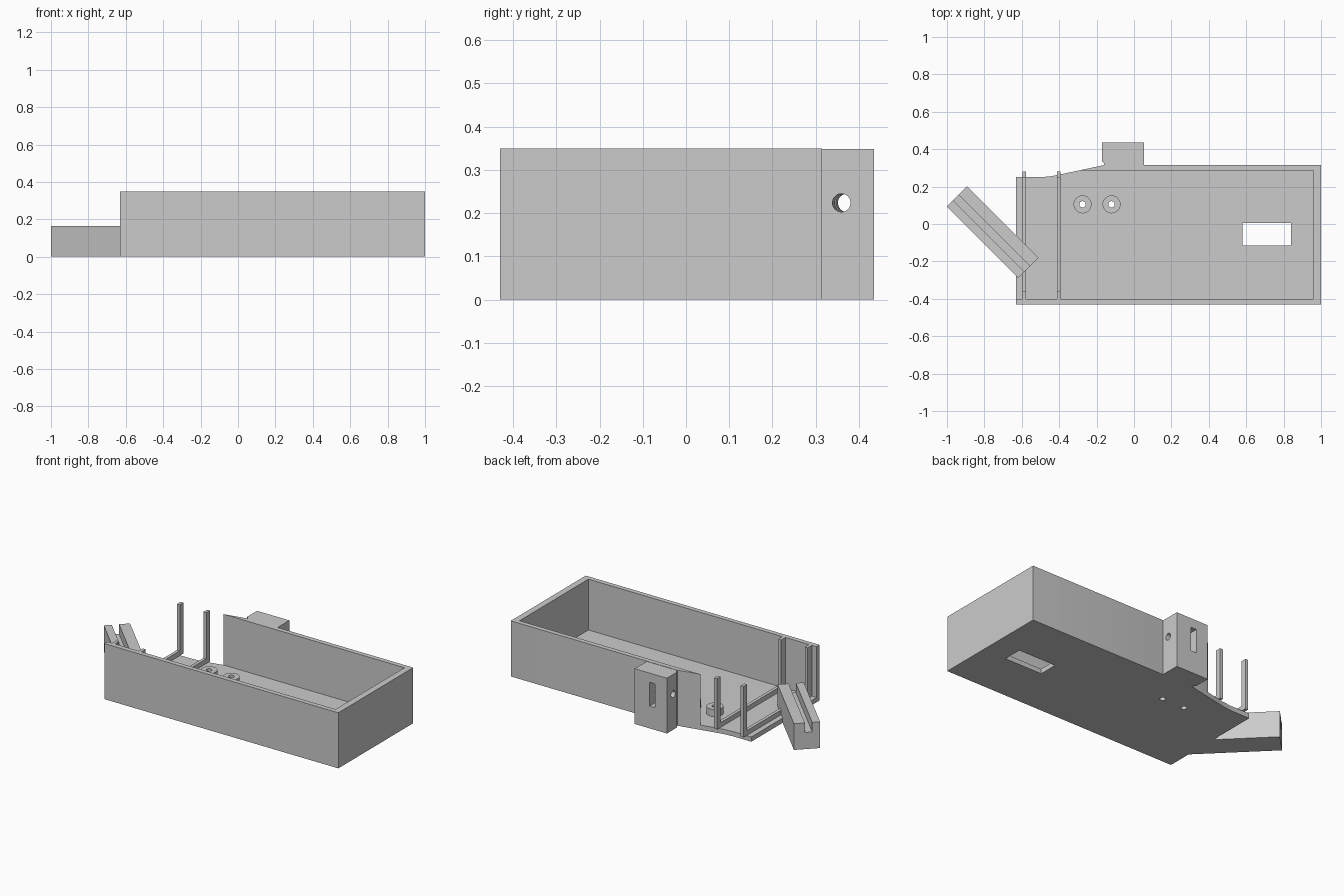
import bpy, bmesh, math
from mathutils import Matrix, Vector

cube = bpy.data.objects.get("Cube")
if cube:
    bpy.data.objects.remove(cube, do_unlink=True)

grey = bpy.data.materials.new("plain grey")
grey.use_nodes = True
colour = (0.6, 0.6, 0.6, 1)
grey.diffuse_color = colour
grey.node_tree.nodes["Principled BSDF"].inputs["Base Color"].default_value = colour


def finish(name, bm):
    bmesh.ops.recalc_face_normals(bm, faces=bm.faces)
    mesh = bpy.data.meshes.new(name)
    bm.to_mesh(mesh)
    bm.free()
    mesh.materials.append(grey)
    obj = bpy.data.objects.new(name, mesh)
    bpy.context.collection.objects.link(obj)
    return obj


def prism(name, outline, low, high, matrix=Matrix()):
    """Extrude a flat outline from low to high, then place it."""
    bm = bmesh.new()
    face = bm.faces.new([bm.verts.new((x, y, low)) for x, y in outline])
    grown = bmesh.ops.extrude_face_region(bm, geom=[face])["geom"]
    verts = [v for v in grown if isinstance(v, bmesh.types.BMVert)]
    bmesh.ops.translate(bm, verts=verts, vec=(0, 0, high - low))
    bmesh.ops.transform(bm, matrix=matrix, verts=bm.verts)
    return finish(name, bm)


def box(name, x0, x1, y0, y1, z0, z1):
    return prism(name, [(x0, y0), (x1, y0), (x1, y1), (x0, y1)], z0, z1)


def rod(name, start, end, radius):
    a, b = Vector(start), Vector(end)
    turn = (b - a).to_track_quat("Z", "Y").to_matrix().to_4x4()
    bm = bmesh.new()
    bmesh.ops.create_cone(bm, cap_ends=True, segments=32, radius1=radius,
                          radius2=radius, depth=(b - a).length,
                          matrix=Matrix.Translation((a + b) / 2) @ turn)
    return finish(name, bm)


def combine(obj, tool, operation="DIFFERENCE"):
    mod = obj.modifiers.new("cut", "BOOLEAN")
    mod.operation, mod.solver, mod.object = operation, "EXACT", tool
    bpy.context.view_layer.objects.active = obj
    bpy.ops.object.modifier_apply(modifier=mod.name)
    bpy.data.objects.remove(tool, do_unlink=True)


FLOOR, TOP = 0.03, 0.35

# Open-ended tray with a tapering back corner
tray = prism("tray", [(-0.63, -0.43), (1, -0.43), (1, 0.315), (-0.16, 0.315),
                      (-0.38, 0.268), (-0.44, 0.256), (-0.5, 0.25),
                      (-0.63, 0.25)], 0, TOP)
combine(tray, box("cavity", -0.8, 0.96, -0.4, 0.285, FLOOR, 0.5))
combine(tray, box("floor_window", 0.58, 0.84, -0.115, 0.005, -0.1, 0.1))

# Screw bosses drilled through the floor
for x in (-0.275, -0.12):
    combine(tray, rod("boss", (x, 0.105, 0.01), (x, 0.105, 0.075), 0.048), "UNION")
    combine(tray, rod("drill", (x, 0.105, -0.1), (x, 0.105, 0.2), 0.017))

# Slotted block on the back wall, with a cross hole
block = prism("back_block", [(-0.16, 0.315), (0.053, 0.315), (0.053, 0.435),
                             (-0.172, 0.435), (-0.172, 0.337), (-0.16, 0.325)],
              0, 0.348)
combine(block, box("slot", -0.09, -0.05, 0.34, 0.5, 0.14, 0.29))
combine(block, rod("cross_hole", (0.1, 0.357, 0.224), (-0.22, 0.375, 0.224), 0.021))

# U-shaped guide frames across the open end
for name, x in (("outer_guide", -0.587), ("inner_guide", -0.402)):
    y0, y1 = -0.4, 0.28
    profile = [(y0, FLOOR), (y1, FLOOR), (y1, TOP), (y1 - 0.035, TOP),
               (y1 - 0.035, 0.06), (y0 + 0.042, 0.06), (y0 + 0.042, TOP), (y0, TOP)]
    stand = Matrix(((0, 0, 1, x), (1, 0, 0, 0), (0, 1, 0, 0), (0, 0, 0, 1)))
    prism(name, profile, -0.01, 0.01, stand)

# Diagonal bar with a groove along its top
width, length, height = 0.152, 0.54, 0.165
g0, g1, depth = -0.03, 0.012, 0.06
section = [(-width / 2, 0), (width / 2, 0), (width / 2, height), (g1, height),
           (g1, height - depth), (g0, height - depth), (g0, height),
           (-width / 2, height)]
across = Vector((1, 1, 0)).normalized()
along = Vector((1, -1, 0)).normalized()
place = Matrix((across, (0, 0, 1), along)).transposed().to_4x4()
place.translation = (-0.756, -0.043, 0)
prism("diagonal_bar", section, -length / 2, length / 2, place)

# Smooth the round holes and bosses, keep the edges sharp
bpy.ops.object.select_all(action="DESELECT")
for obj in (tray, block):
    obj.select_set(True)
bpy.context.view_layer.objects.active = tray
bpy.ops.object.shade_smooth_by_angle(angle=math.radians(30))
